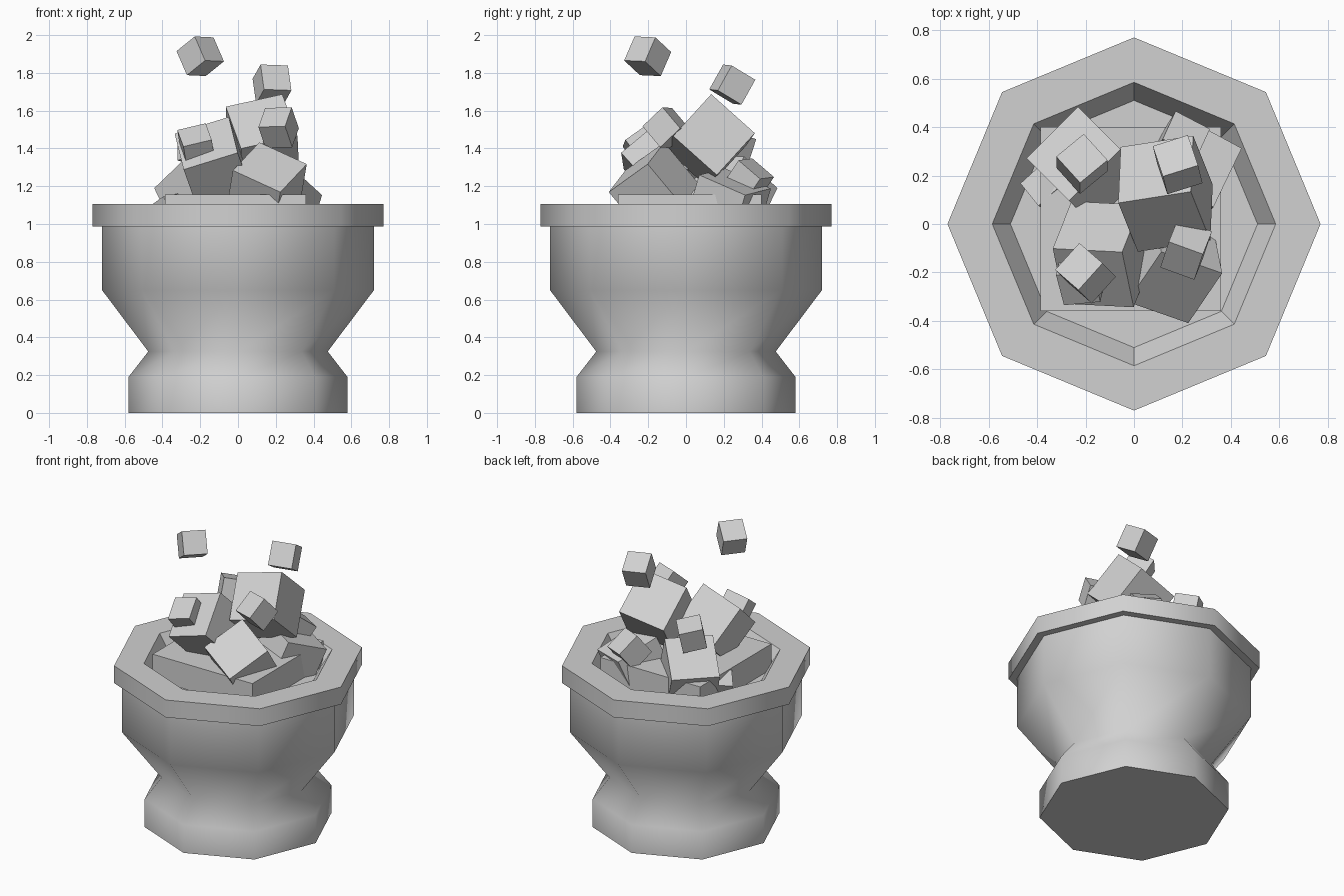
import bpy, bmesh, math
from mathutils import Vector, Matrix

if "Cube" in bpy.data.objects:
    bpy.data.objects.remove(bpy.data.objects["Cube"])

stone = bpy.data.materials.new("light_grey")
stone.diffuse_color = (0.64, 0.64, 0.64, 1)
stone.use_nodes = True
stone.node_tree.nodes["Principled BSDF"].inputs["Base Color"].default_value = stone.diffuse_color


def finish(name, bm):
    bmesh.ops.recalc_face_normals(bm, faces=bm.faces)
    mesh = bpy.data.meshes.new(name)
    bm.to_mesh(mesh)
    bm.free()
    mesh.materials.append(stone)
    obj = bpy.data.objects.new(name, mesh)
    bpy.context.collection.objects.link(obj)
    return obj


def lathe(name, profile, smooth_rows, sides=8):
    """Octagonal body from (radius, z) rings, closed at both ends.
    Bands whose index is in smooth_rows are shaded smooth."""
    bm = bmesh.new()
    rings = []
    for r, z in profile:
        angles = [2 * math.pi * i / sides for i in range(sides)]
        rings.append([bm.verts.new((r * math.cos(a), r * math.sin(a), z)) for a in angles])
    for row, (lo, hi) in enumerate(zip(rings, rings[1:])):
        for i in range(sides):
            j = (i + 1) % sides
            f = bm.faces.new((lo[i], lo[j], hi[j], hi[i]))
            f.smooth = row in smooth_rows
    bm.faces.new(rings[0])
    bm.faces.new(rings[-1])
    # creases where a smooth band meets a flat one
    for e in bm.edges:
        if len({f.smooth for f in e.link_faces}) > 1:
            e.smooth = False
    return finish(name, bm)


def block(name, center, size, up, side):
    """Tilted cube: 'up' is one face normal, 'side' roughly another."""
    w = Vector(up).normalized()
    u = Vector(side)
    u = (u - w * u.dot(w)).normalized()
    rot = Matrix((u, w.cross(u), w)).transposed().to_4x4()
    bm = bmesh.new()
    bmesh.ops.create_cube(bm, size=size, matrix=Matrix.Translation(center) @ rot)
    return finish(name, bm)


# Pot: foot, waist, bowl, overhanging rim and shallow recess
lathe("pot",
      [(0.58, 0), (0.58, 0.19), (0.475, 0.325), (0.72, 0.65), (0.72, 0.988),
       (0.77, 0.988), (0.77, 1.105), (0.585, 1.105), (0.51, 0.985)],
      smooth_rows={0, 1, 2, 3, 5})

# Square slab set in the recess
bm = bmesh.new()
bmesh.ops.create_cube(bm, size=1, matrix=Matrix.Translation((-0.013, 0.02, 1.065))
                      @ Matrix.Diagonal((0.745, 0.76, 0.18, 1)))
finish("slab", bm)

# Tumbling cubes: name, centre, size, up, side
cubes = [
    ("floating_cube_high", (-0.2, -0.203, 1.888), 0.149, (-0.055, 0.055, 0.127), (-0.095, -0.105, 0.005)),
    ("floating_cube_low", (0.18, 0.245, 1.738), 0.152, (-0.018, 0.072, 0.129), (0.14, 0.035, -0.02)),
    ("small_cube_right", (0.215, -0.105, 1.51), 0.15, (0.035, 0.105, 0.10), (0.14, -0.05, 0.005)),
    ("small_cube_back_left", (-0.215, 0.248, 1.41), 0.15, (0, 0.045, 0.14), (-0.115, -0.095, 0.03)),
    ("small_cube_front_left", (-0.22, -0.22, 1.41), 0.155, (-0.02, -0.09, 0.12), (0.13, 0.02, 0.02)),
    ("small_cube_back_right", (0.19, 0.33, 1.23), 0.16, (0.05, 0.08, 0.12), (0.13, -0.06, 0)),
    ("small_cube_left", (-0.36, 0.15, 1.07), 0.13, (-0.05, 0.03, 0.12), (0.1, 0.08, 0)),
    ("large_cube_back", (0.13, 0.125, 1.44), 0.31, (-0.08, 0.20, 0.22), (0.295, 0.05, 0.07)),
    ("large_cube_left", (-0.13, -0.125, 1.32), 0.30, (-0.05, 0.24, 0.20), (0.28, 0, 0.10)),
    ("large_cube_front", (0.15, -0.17, 1.19), 0.29, (0.1, -0.5, 0.6), (0.22, -0.02, -0.18)),
    ("large_cube_back_left", (-0.19, 0.23, 1.15), 0.30, (-0.12, 0.12, 0.25), (0.2, 0.2, 0)),
    ("large_cube_back_right", (0.22, 0.22, 1.09), 0.29, (0.08, 0.08, 0.27), (0.25, -0.12, 0)),
]
for args in cubes:
    block(*args)
